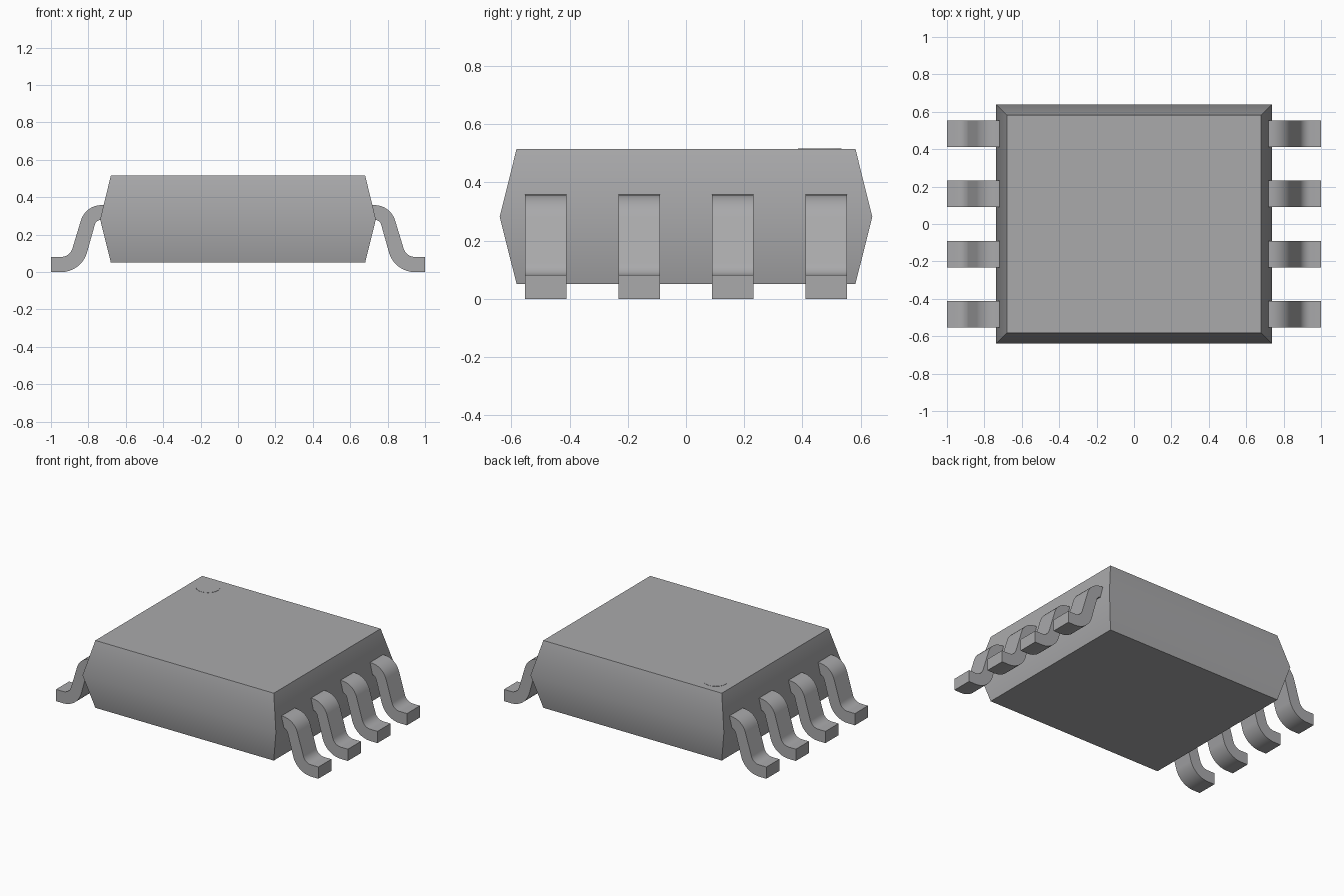
import bpy
import bmesh
import math

cube = bpy.data.objects.get("Cube")
if cube:
    bpy.data.objects.remove(cube, do_unlink=True)

grey = bpy.data.materials.new("mid_grey")
grey.use_nodes = True
grey.diffuse_color = (0.4, 0.4, 0.41, 1)
grey.node_tree.nodes["Principled BSDF"].inputs["Base Color"].default_value = (0.4, 0.4, 0.41, 1)


def loft(name, rings):
    """Skin a list of four-point rings into a closed solid."""
    bm = bmesh.new()
    loops = [[bm.verts.new(p) for p in ring] for ring in rings]
    for a, b in zip(loops, loops[1:]):
        for i in range(4):
            j = (i + 1) % 4
            bm.faces.new((a[i], a[j], b[j], b[i]))
    bm.faces.new(loops[0][::-1])
    bm.faces.new(loops[-1])
    bmesh.ops.recalc_face_normals(bm, faces=bm.faces)
    mesh = bpy.data.meshes.new(name)
    bm.to_mesh(mesh)
    bm.free()
    obj = bpy.data.objects.new(name, mesh)
    bpy.context.collection.objects.link(obj)
    mesh.materials.append(grey)
    smooth(obj)
    return obj


def smooth(obj):
    bpy.ops.object.select_all(action='DESELECT')
    obj.select_set(True)
    bpy.context.view_layer.objects.active = obj
    bpy.ops.object.shade_smooth_by_angle(angle=math.radians(35))


def rectangle(hx, hy, z):
    return [(-hx, -hy, z), (hx, -hy, z), (hx, hy, z), (-hx, hy, z)]


# Package body, widest at the waist
loft("body", [rectangle(0.68, 0.582, 0.051),
              rectangle(0.737, 0.64, 0.282),
              rectangle(0.68, 0.582, 0.515)])

# Round orientation mark on the top face
bpy.ops.mesh.primitive_cylinder_add(vertices=32, radius=0.075, depth=0.004,
                                    location=(-0.55, 0.46, 0.5145))
mark = bpy.context.object
mark.name = "orientation_mark"
mark.data.materials.append(grey)
smooth(mark)

# Lead profile: pairs of upper and lower points along two bends
STEPS, LEAN = 8, math.radians(72)
angles = [LEAN * i / STEPS for i in range(STEPS + 1)]


def bend(cx, cz, upper, lower, sign, a):
    s, c = sign * math.sin(a), sign * math.cos(a)
    return [(cx + r * s, cz + r * c) for r in (upper, lower)]


profile = [[(0.70, 0.358), (0.70, 0.28)]]
profile += [bend(0.73, 0.243, 0.115, 0.037, 1, a) for a in angles]
profile += [bend(0.945, 0.143, 0.062, 0.143, -1, a) for a in reversed(angles)]
profile += [[(1.0, 0.081), (1.0, 0.0)]]

# Four lead pairs, mirrored left and right
HALF = 0.071
for n, y in enumerate((-0.482, -0.161, 0.161, 0.482), 1):
    rings = [[(u[0], y - HALF, u[1]), (u[0], y + HALF, u[1]),
              (v[0], y + HALF, v[1]), (v[0], y - HALF, v[1])] for u, v in profile]
    lead = loft(f"lead_pair_{n}", rings)
    mirror = lead.modifiers.new("Mirror", 'MIRROR')
    mirror.use_axis = (True, False, False)
    mirror.use_mirror_merge = False
